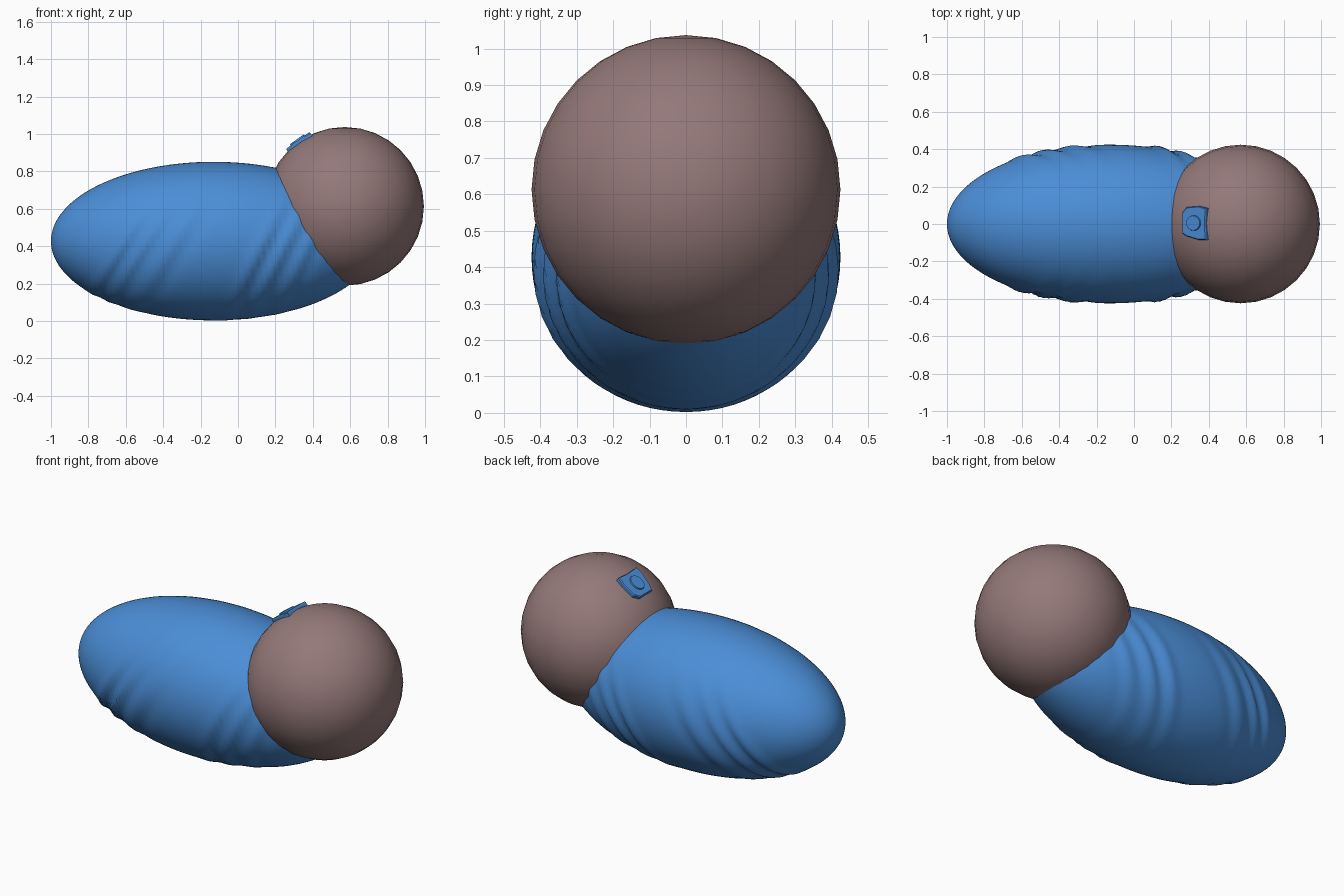
import bpy, bmesh
from math import sin, cos, pi, sqrt, exp
from mathutils import Vector, Matrix

if "Cube" in bpy.data.objects:
    bpy.data.objects.remove(bpy.data.objects["Cube"])


def material(name, rgb):
    m = bpy.data.materials.new(name)
    m.diffuse_color = (*rgb, 1)
    m.use_nodes = True
    m.node_tree.nodes["Principled BSDF"].inputs["Base Color"].default_value = m.diffuse_color
    return m


def finish(bm, name, mat, angle):
    bmesh.ops.recalc_face_normals(bm, faces=bm.faces)
    me = bpy.data.meshes.new(name)
    bm.to_mesh(me)
    bm.free()
    ob = bpy.data.objects.new(name, me)
    bpy.context.collection.objects.link(ob)
    me.materials.append(mat)
    bpy.ops.object.select_all(action='DESELECT')
    ob.select_set(True)
    bpy.context.view_layer.objects.active = ob
    bpy.ops.object.shade_smooth_by_angle(angle=angle)
    return ob


skin = material("skin", (0.30, 0.19, 0.19))
cloth = material("cloth", (0.07, 0.27, 0.68))
HEAD, R = Vector((0.57, 0, 0.613)), 0.424

# Head: plain sphere
bm = bmesh.new()
bmesh.ops.create_uvsphere(bm, u_segments=32, v_segments=16, radius=R,
                          matrix=Matrix.Translation(HEAD))
finish(bm, "head", skin, pi)


# Wrapped body: egg along x with slanted cloth folds
def fold(x, y, z):
    d = 0
    side = abs(y) / 0.42
    for x0, slope, amp, w in ((-0.78, 0.62, .016, .035), (-0.66, 0.62, .013, .03),
                              (-0.50, 0.6, .009, .04), (0.00, 0.5, .016, .035),
                              (0.12, 0.5, .013, .035), (0.26, 0.45, .008, .03)):
        t = x - (x0 + slope * (z - 0.15))
        fade = exp(-((z - 0.32) / 0.27) ** 2) * (0.35 + 0.65 * side)
        d += amp * fade * (exp(-(t / w) ** 2) - 0.9 * exp(-((t - 1.7 * w) / w) ** 2))
    return d


bm = bmesh.new()
N, RINGS = 80, 90
rings = []
for i in range(1, RINGS):
    a = pi - pi * i / RINGS
    ring = []
    for j in range(N):
        b = 2 * pi * j / N
        x, r = -0.13 + 0.87 * cos(a), 0.424 * sin(a)
        d = fold(x, r * cos(b), 0.427 + r * sin(b)) * min(1, r / 0.25)
        ring.append(bm.verts.new((x, (r + d) * cos(b), 0.427 + (r + d) * sin(b))))
    rings.append(ring)
for p, q in zip(rings, rings[1:]):
    for j in range(N):
        k = (j + 1) % N
        bm.faces.new((p[j], p[k], q[k], q[j]))
tip = bm.verts.new((-1, 0, 0.427))
for j in range(N):
    bm.faces.new((tip, rings[0][j], rings[0][(j + 1) % N]))
# Neck opening, tucked just inside the head
bmesh.ops.bisect_plane(bm, geom=bm.verts[:] + bm.edges[:] + bm.faces[:],
                       plane_co=(0.45, 0, 0.51), plane_no=(0.875, 0, 0.485),
                       clear_outer=True)
finish(bm, "wrapped_body", cloth, 0.7)

# Patch and button on the back of the head
normal = Vector((-0.58, 0, 0.815)).normalized()
side = Vector((0, 1, 0))
up = side.cross(normal)
place = Matrix((up, side, normal)).transposed().to_4x4()
place.translation = HEAD + normal * R + side * 0.005


def slab(name, outline, bottom, top, inset):
    bm = bmesh.new()
    levels = [(1, bottom), (1, top - inset), (1 - inset * 8, top)]
    rows = [[bm.verts.new(place @ Vector((u * s, v * s, h))) for u, v in outline]
            for s, h in levels]
    for p, q in zip(rows, rows[1:]):
        for j in range(len(p)):
            k = (j + 1) % len(p)
            bm.faces.new((p[j], p[k], q[k], q[j]))
    bm.faces.new(rows[-1])
    bm.faces.new(rows[0][::-1])
    finish(bm, name, cloth, 0.5)


slab("patch", [(-.078, .055), (-.05, .085), (.03, .09), (.078, .08), (.073, 0),
               (.078, -.09), (.03, -.09), (-.05, -.07), (-.078, -.055)], -0.025, 0.008, 0.006)
slab("button", [(.046 * cos(2 * pi * i / 20), .041 * sin(2 * pi * i / 20))
                for i in range(20)], 0, 0.016, 0.005)
